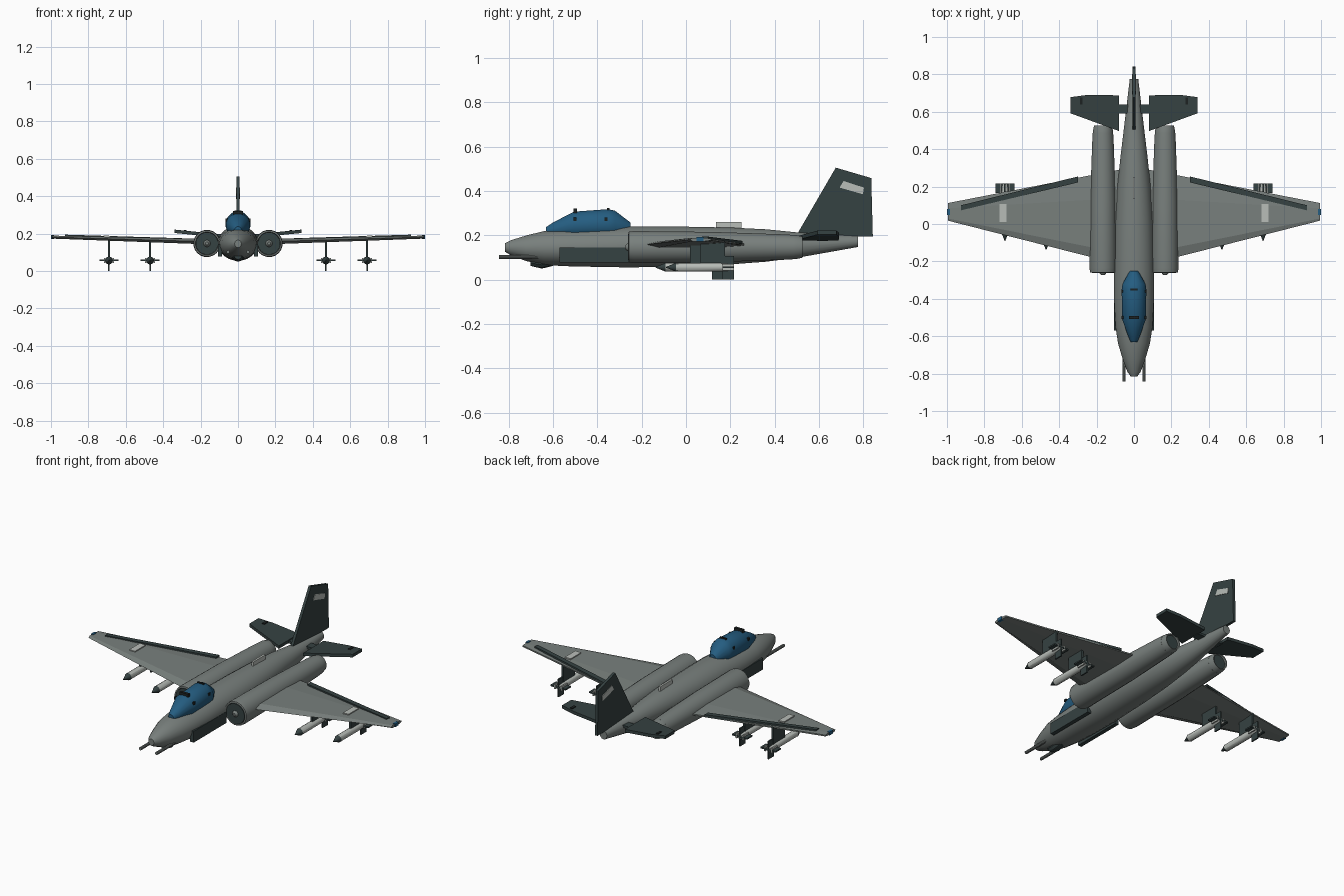
import bpy, bmesh, math


def mat(name, rgb):
    m = bpy.data.materials.new(name)
    m.diffuse_color = (*rgb, 1)
    return m


GREY = mat("hull grey", (0.19, 0.215, 0.205))
DARK = mat("dark slate", (0.036, 0.054, 0.054))
BLUE = mat("canopy blue", (0.018, 0.11, 0.22))
PALE = mat("pale grey", (0.48, 0.51, 0.48))
BLACK = mat("near black", (0.012, 0.016, 0.016))


def finish(name, bm, m, smooth=None):
    bmesh.ops.recalc_face_normals(bm, faces=bm.faces)
    me = bpy.data.meshes.new(name)
    bm.to_mesh(me)
    bm.free()
    me.materials.append(m)
    ob = bpy.data.objects.new(name, me)
    bpy.context.collection.objects.link(ob)
    if smooth:
        bpy.ops.object.select_all(action='DESELECT')
        bpy.context.view_layer.objects.active = ob
        ob.select_set(True)
        bpy.ops.object.shade_smooth_by_angle(angle=math.radians(smooth))
    return ob


def skin(name, rings, m, smooth=None):
    """Join equal-length point rings into a closed skin with end caps."""
    bm = bmesh.new()
    rs = [[bm.verts.new(p) for p in r] for r in rings]
    n = len(rs[0])
    for a, b in zip(rs, rs[1:]):
        for i in range(n):
            j = (i + 1) % n
            bm.faces.new((a[i], a[j], b[j], b[i]))
    bm.faces.new(rs[0])
    bm.faces.new(rs[-1])
    return finish(name, bm, m, smooth)


def loft(name, stations, m, x=0, n=16, smooth=30):
    """Elliptical body along y; each station is y, half width, bottom z, top z."""
    rings = []
    for y, w, lo, hi in stations:
        ring = []
        for i in range(n):
            a = 2 * math.pi * (i + 0.5) / n
            ring.append((x + w * math.cos(a), y, (lo + hi) / 2 + (hi - lo) / 2 * math.sin(a)))
        rings.append(ring)
    return skin(name, rings, m, smooth)


def tube(name, x, z, prof, m, n=16, smooth=30):
    """Round body along y from y, radius pairs."""
    return loft(name, [(y, r, z - r, z + r) for y, r in prof], m, x, n, smooth)


def box(name, x, y, z, m):
    """Box from min/max pairs."""
    return skin(name, [[(x[0], y[0], k), (x[1], y[0], k), (x[1], y[1], k), (x[0], y[1], k)] for k in z], m)


def side_plate(name, pts, x, t, m):
    """Outline in the y-z plane, t thick in x."""
    return skin(name, [[(x + s * t / 2, y, z) for y, z in pts] for s in (-1, 1)], m)


def deck_plate(name, pts, t, m):
    """Outline of x, y, z points, t thick in z."""
    return skin(name, [[(x, y, z + s * t / 2) for x, y, z in pts] for s in (-1, 1)], m)


# Fuselage
loft("fuselage", [(-0.815, 0.018, 0.125, 0.165), (-0.79, 0.036, 0.11, 0.178), (-0.72, 0.062, 0.083, 0.2),
                  (-0.64, 0.086, 0.066, 0.22), (-0.55, 0.1, 0.06, 0.226), (-0.42, 0.107, 0.057, 0.232),
                  (-0.25, 0.108, 0.054, 0.242), (0.0, 0.102, 0.06, 0.24), (0.2, 0.09, 0.068, 0.236),
                  (0.36, 0.073, 0.08, 0.228), (0.5, 0.056, 0.098, 0.214), (0.775, 0.023, 0.147, 0.198)],
     GREY, n=20)

# Canopy with hoops
loft("canopy", [(-0.63, 0.018, 0.2, 0.238), (-0.6, 0.032, 0.19, 0.258), (-0.505, 0.066, 0.18, 0.308),
                (-0.35, 0.067, 0.18, 0.319), (-0.32, 0.063, 0.18, 0.312), (-0.25, 0.022, 0.2, 0.258)],
     BLUE, n=16, smooth=25)
box("canopy_front_hoop", (-0.028, 0.028), (-0.508, -0.492), (0.3, 0.32), BLACK)
box("canopy_rear_hoop", (-0.02, 0.02), (-0.355, -0.345), (0.31, 0.323), BLACK)
for s in (-1, 1):
    for y in (-0.5, -0.36):
        box("canopy_latch", sorted((s * 0.055, s * 0.066)), (y - 0.007, y + 0.007), (0.265, 0.28), BLACK)

# Chin sensor and dorsal blade
loft("chin_sensor", [(-0.7, 0.02, 0.062, 0.1), (-0.65, 0.03, 0.05, 0.1), (-0.6, 0.022, 0.062, 0.1)], DARK, n=10)
box("dorsal_blade", (-0.006, 0.006), (0.135, 0.25), (0.225, 0.26), PALE)

# Tail fin with marking plates
side_plate("tail_fin", [(0.495, 0.195), (0.675, 0.505), (0.835, 0.458), (0.842, 0.195)], 0, 0.016, DARK)
for s in (-1, 1):
    side_plate("fin_marking", [(0.692, 0.415), (0.71, 0.445), (0.802, 0.415), (0.797, 0.385)], s * 0.009, 0.004, PALE)

for s in (-1, 1):
    # Wing: thin six-point section at root and tip
    rings = []
    for x, le, te, z, t in ((0.08, -0.215, 0.29, 0.154, 0.03), (0.995, 0.018, 0.112, 0.181, 0.016)):
        c = te - le
        rings.append([(s * x, le, z), (s * x, le + 0.12 * c, z + t / 2), (s * x, te - 0.3 * c, z + t / 2),
                      (s * x, te, z + 0.004), (s * x, te, z - 0.004), (s * x, te - 0.3 * c, z - t / 2),
                      (s * x, le + 0.12 * c, z - t / 2)])
    skin("wing", rings, GREY)
    deck_plate("wing_flap", [(s * 0.3, 0.222, 0.168), (s * 0.925, 0.073, 0.187), (s * 0.925, 0.1, 0.187),
                             (s * 0.3, 0.254, 0.168)], 0.014, DARK)
    deck_plate("wing_marking", [(s * 0.683, 0.01, 0.184), (s * 0.72, 0.01, 0.185), (s * 0.72, 0.108, 0.185),
                                (s * 0.683, 0.108, 0.184)], 0.008, PALE)
    box("wingtip_lamp", sorted((s * 0.985, s * 1.0)), (0.048, 0.08), (0.172, 0.192), BLUE)

    # Tailplane
    deck_plate("tailplane", [(s * 0.08, 0.497, 0.186), (s * 0.34, 0.592, 0.212), (s * 0.34, 0.678, 0.212),
                             (s * 0.25, 0.69, 0.203), (s * 0.08, 0.688, 0.186)], 0.018, DARK)
    deck_plate("tailplane_hinge", [(s * 0.275, 0.64, 0.215), (s * 0.29, 0.64, 0.216), (s * 0.29, 0.675, 0.216),
                                   (s * 0.275, 0.675, 0.215)], 0.008, BLACK)
    # Tailplane root spar
    box("tailplane_spar", sorted((s * 0.015, s * 0.085)), (0.59, 0.64), (0.174, 0.188), DARK)

    # Engine pod: intake lip, hollow mouth, nozzle
    X, Z = s * 0.166, 0.147
    tube("engine_pod", X, Z, [(-0.235, 0.058), (-0.26, 0.062), (-0.258, 0.07), (-0.235, 0.073), (0.12, 0.069),
                              (0.3, 0.063), (0.44, 0.058), (0.49, 0.055)], GREY, 20)
    tube("intake_disc", X, Z, [(-0.24, 0.06), (-0.262, 0.06)], DARK, 20)
    tube("intake_spinner", X, Z, [(-0.25, 0.022), (-0.264, 0.018), (-0.274, 0.008)], GREY, 12)
    tube("engine_nozzle", X, Z, [(0.48, 0.055), (0.5, 0.054), (0.526, 0.048), (0.524, 0.042), (0.49, 0.036)],
         GREY, 20)
    tube("nozzle_core", X, Z, [(0.48, 0.042), (0.515, 0.042)], DARK, 20)

    # Cheek panel and gun barrel
    box("cheek_panel", sorted((s * 0.085, s * 0.108)), (-0.57, -0.26), (0.078, 0.145), DARK)
    tube("gun_barrel", s * 0.053, 0.102, [(-0.842, 0.009), (-0.65, 0.009)], GREY, 10)

    # Bombs on pylons
    for bx, dy in ((0.47, -0.047), (0.69, 0)):
        x, z = s * bx, 0.056
        side_plate("pylon", [(0.065 + dy, 0.07), (0.065 + dy, 0.175), (0.175 + dy, 0.175), (0.175 + dy, 0.07)],
                   x, 0.012, DARK)
        tube("bomb_body", x, z, [(-0.045 + dy, 0.02), (0.15 + dy, 0.02), (0.213 + dy, 0.014)], PALE, 12)
        tube("bomb_nose", x, z, [(-0.09 + dy, 0.002), (-0.065 + dy, 0.012), (-0.045 + dy, 0.021)], DARK, 12)
        y = (0.165 + dy, 0.216 + dy)
        box("bomb_fin_flat", (x - 0.05, x + 0.05), y, (z - 0.004, z + 0.004), DARK)
        box("bomb_fin_upright", (x - 0.004, x + 0.004), y, (0.0, 0.106), DARK)
        for e in (-1, 1):
            box("bomb_fin_tip", (x + e * 0.022 - 0.004, x + e * 0.022 + 0.004), y, (z - 0.014, z + 0.014), PALE)
